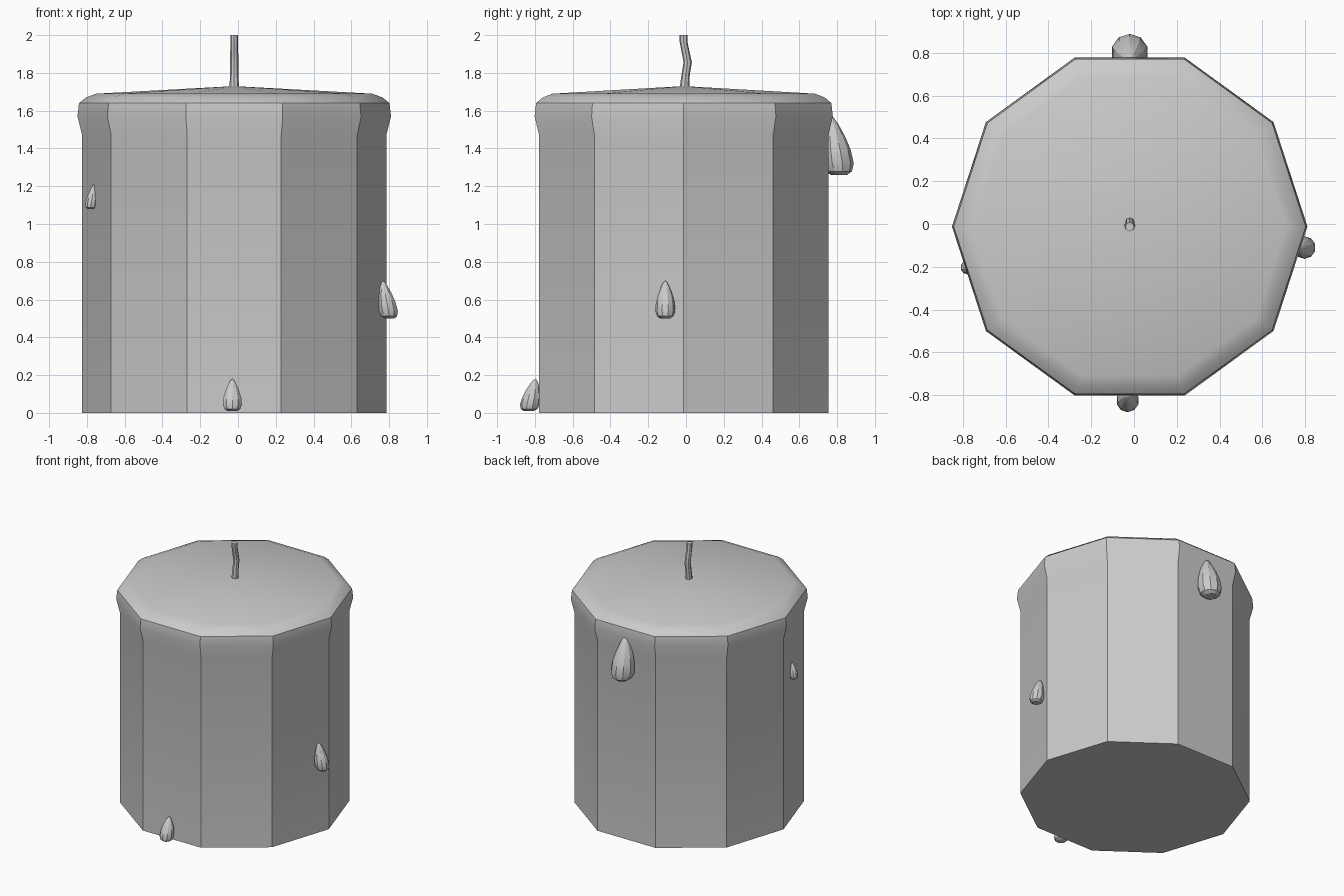
import bpy, bmesh, math
from mathutils import Vector

if "Cube" in bpy.data.objects:
    bpy.data.objects.remove(bpy.data.objects["Cube"])


def loft(name, rings, sides, angle=30, phase=0.0):
    """Skin stacked horizontal rings (x, y, z, radius); zero radius gives a point."""
    bm = bmesh.new()
    loops = []
    for x, y, z, r in rings:
        if r == 0:
            loops.append([bm.verts.new((x, y, z))])
        else:
            loops.append([bm.verts.new((x + r * math.cos(phase + math.tau * i / sides),
                                        y + r * math.sin(phase + math.tau * i / sides), z))
                          for i in range(sides)])
    for a, b in zip(loops, loops[1:]):
        for i in range(sides):
            j = (i + 1) % sides
            if len(b) == 1:
                bm.faces.new((a[i], a[j], b[0]))
            else:
                bm.faces.new((a[i], a[j], b[j], b[i]))
    for end in (loops[0], loops[-1]):
        if len(end) > 1:
            bm.faces.new(end)
    bmesh.ops.recalc_face_normals(bm, faces=bm.faces)
    mesh = bpy.data.meshes.new(name)
    bm.to_mesh(mesh)
    bm.free()
    obj = bpy.data.objects.new(name, mesh)
    bpy.context.collection.objects.link(obj)
    bpy.ops.object.select_all(action='DESELECT')
    obj.select_set(True)
    bpy.context.view_layer.objects.active = obj
    bpy.ops.object.shade_smooth_by_angle(angle=math.radians(angle))
    return obj


CX, CY = -0.02, -0.012

# Ten-sided wax body with a swollen rim and a shallow domed top
profile = [(0.805, 0), (0.805, 1.47), (0.83, 1.57), (0.822, 1.64),
           (0.785, 1.67), (0.73, 1.69), (0, 1.73)]
loft("candle_body", [(CX, CY, z, r) for r, z in profile], 10, angle=32)

# Slightly bent wick
wick = [(-0.007, 1.70, 0.025), (-0.007, 1.73, 0.025), (-0.002, 1.79, 0.022),
        (0.009, 1.855, 0.022), (-0.004, 1.92, 0.021), (-0.013, 1.965, 0.021), (-0.013, 2.0, 0.021)]
loft("wick", [(CX, y, z, r) for y, z, r in wick], 8, angle=40)

# Wax drips: height fraction and radius fraction, leaning in toward the candle
DROP = [(0, 0.5), (0.06, 0.82), (0.2, 1.0), (0.42, 0.93),
        (0.65, 0.7), (0.85, 0.4), (0.96, 0.18), (1, 0)]


def drip(name, base, tip, radius):
    base, tip = Vector(base), Vector(tip)
    rings = []
    for t, f in DROP:
        p = base.lerp(tip, t)
        rings.append((p.x, p.y, p.z, radius * f))
    loft(name, rings, 10, phase=math.pi / 10)


drip("drip_back", (-0.02, 0.81, 1.26), (-0.02, 0.765, 1.575), 0.087)
drip("drip_right", (0.803, -0.11, 0.50), (0.767, -0.11, 0.70), 0.053)
drip("drip_front", (-0.03, -0.833, 0.01), (-0.03, -0.798, 0.18), 0.053)
drip("drip_left", (-0.781, -0.203, 1.08), (-0.762, -0.2, 1.21), 0.033)
